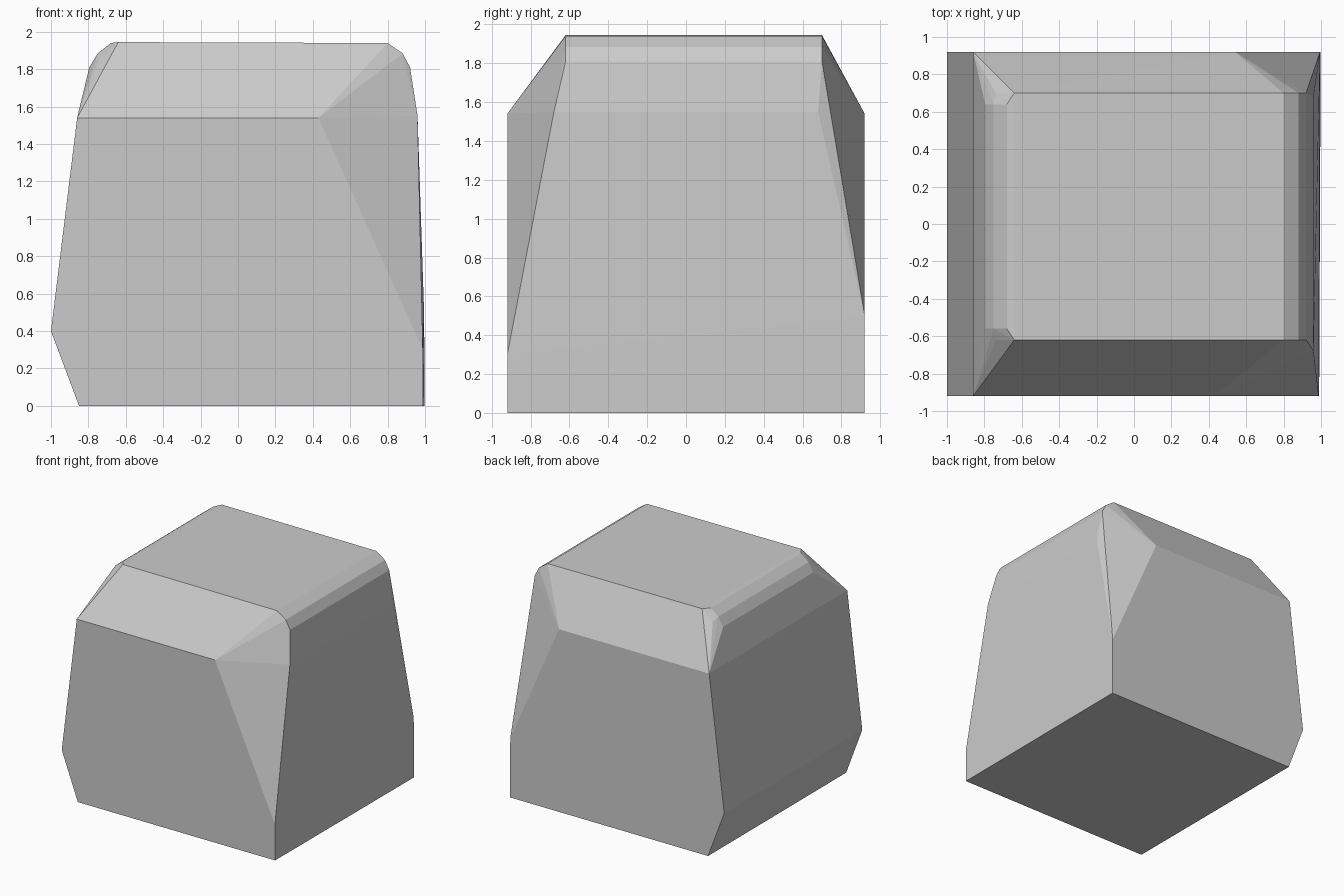
import bpy, bmesh

if "Cube" in bpy.data.objects:
    bpy.data.objects.remove(bpy.data.objects["Cube"])

bm = bmesh.new()


def ring(points, y):
    """Add x, z outline points on the plane at y."""
    for x, z in points:
        bm.verts.new((x, y, z))


# front and back walls: chipped lower left edge, cut-off upper right corner
ring([(-0.85, 0), (0.99, 0), (0.988, 0.30), (0.43, 1.54), (-0.86, 1.54), (-1, 0.40)], -0.92)
ring([(-0.85, 0), (0.998, 0), (0.995, 0.50), (0.54, 1.54), (-0.86, 1.54), (-1, 0.40)], 0.92)

# top slab with worn, rounded left and right edges
for y_front_back, y_inner in ((-0.62, -0.56), (0.70, 0.64)):
    ring([(-0.64, 1.945), (0.80, 1.94), (0.88, 1.885), (0.92, 1.81)], y_front_back)
    ring([(-0.68, 1.94), (-0.75, 1.885), (-0.795, 1.81)], y_inner)
    ring([(-0.74, 1.86), (0.90, 1.83)], y_front_back)

# upper right wall corners
for y in (-0.68, 0.68):
    ring([(0.96, 1.55)], y)

# wrap the outlines in one faceted shell
result = bmesh.ops.convex_hull(bm, input=bm.verts[:])
loose = [v for v in bm.verts if not v.link_faces]
bmesh.ops.delete(bm, geom=loose, context='VERTS')
bmesh.ops.recalc_face_normals(bm, faces=bm.faces[:])

mesh = bpy.data.meshes.new("chiseled_block")
bm.to_mesh(mesh)
bm.free()
block = bpy.data.objects.new("chiseled_block", mesh)
bpy.context.collection.objects.link(block)
